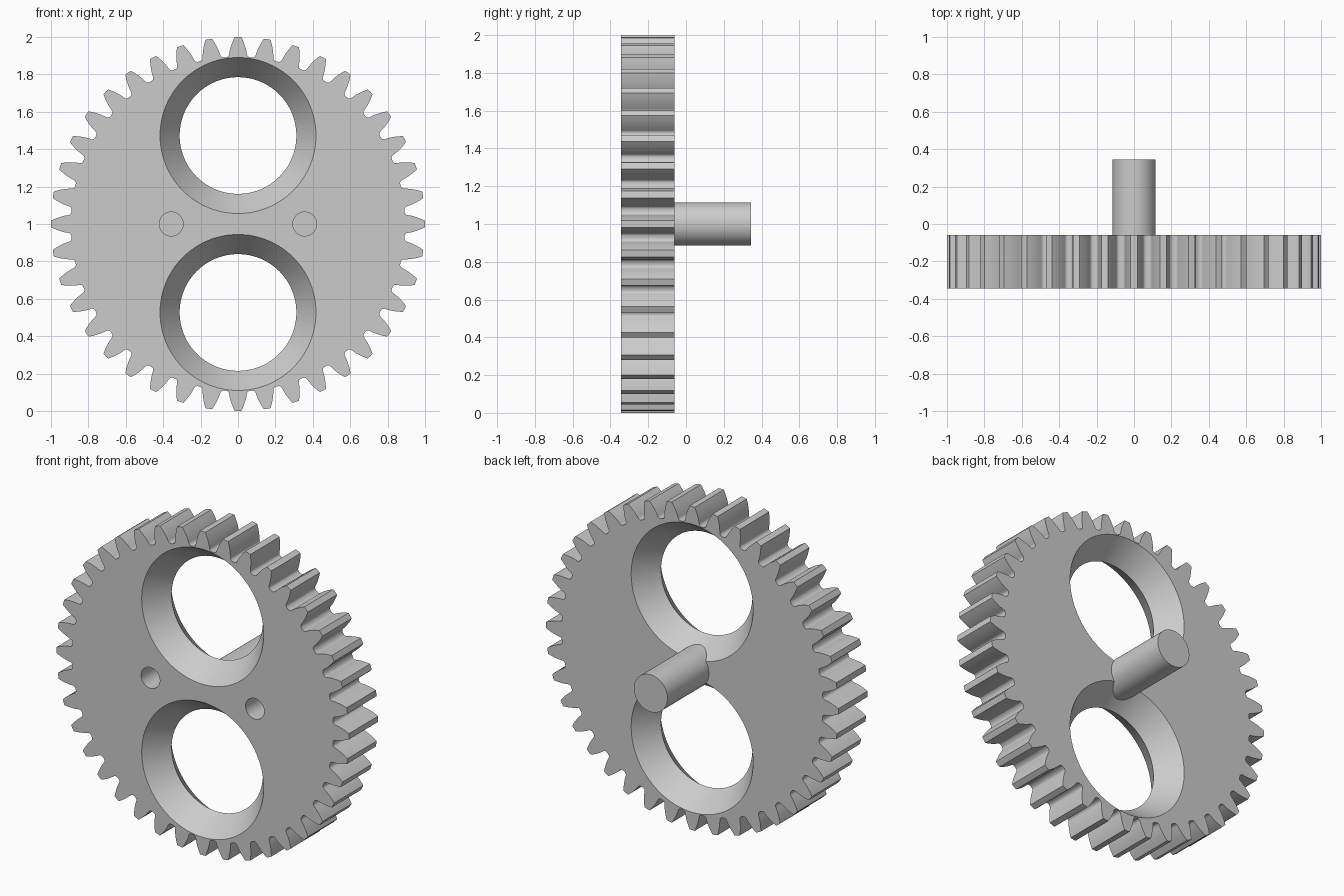
import bpy, bmesh, math
from mathutils import Matrix, Vector

cube = bpy.data.objects.get("Cube")
if cube:
    bpy.data.objects.remove(cube, do_unlink=True)

TEETH = 40
TIP, PITCH, ROOT = 1.0, 0.952, 0.893
FRONT, BACK = -0.345, -0.06
MID = (FRONT + BACK) / 2
SHAFT_END = 0.345
CENTRE_Z = 1.0

grey = bpy.data.materials.new("plain_grey")
grey.use_nodes = True
grey.diffuse_color = (0.6, 0.6, 0.6, 1)
grey.node_tree.nodes["Principled BSDF"].inputs["Base Color"].default_value = (0.6, 0.6, 0.6, 1)


def make_object(name, bm):
    bmesh.ops.recalc_face_normals(bm, faces=bm.faces)
    mesh = bpy.data.meshes.new(name)
    bm.to_mesh(mesh)
    bm.free()
    mesh.materials.append(grey)
    obj = bpy.data.objects.new(name, mesh)
    bpy.context.collection.objects.link(obj)
    return obj


def turned(name, profile, x, z, segments=64):
    """Solid of revolution about the y direction; profile is (radius, y)."""
    bm = bmesh.new()
    rings = []
    for r, y in profile:
        rings.append([bm.verts.new((x + r * math.sin(a), y, z + r * math.cos(a)))
                      for a in (math.tau * i / segments for i in range(segments))])
    for lower, upper in zip(rings, rings[1:]):
        for i in range(segments):
            j = (i + 1) % segments
            bm.faces.new((lower[i], lower[j], upper[j], upper[i]))
    bm.faces.new(rings[0])
    bm.faces.new(rings[-1])
    return make_object(name, bm)


def select_only(obj):
    bpy.ops.object.select_all(action='DESELECT')
    obj.select_set(True)
    bpy.context.view_layer.objects.active = obj


def cut(target, cutter):
    cutter.hide_render = True
    mod = target.modifiers.new("cut", 'BOOLEAN')
    mod.operation = 'DIFFERENCE'
    mod.solver = 'EXACT'
    mod.object = cutter
    select_only(target)
    bpy.ops.object.modifier_apply(modifier=mod.name)
    bpy.data.objects.remove(cutter, do_unlink=True)


def involute(r):
    base = PITCH * math.cos(math.radians(20))
    a = math.acos(min(1, base / r))
    return math.tan(a) - a


# Half tooth outline as (radius, angle from tooth centre): tip, flank, rounded valley
step = math.tau / TEETH
half = [(TIP, 0)]
for i in range(7):
    r = TIP + (0.911 - TIP) * i / 6
    half.append((r, step / 4 + involute(PITCH) - involute(r)))
for r, gap in ((0.903, 0.0245), (0.897, 0.019), (0.8937, 0.011), (ROOT, 0)):
    half.append((r, step / 2 - gap))
tooth = [(r, -a) for r, a in half[-2:0:-1]] + half

# Toothed wheel
bm = bmesh.new()
outline = [bm.verts.new((r * math.sin(a + k * step), FRONT, CENTRE_Z + r * math.cos(a + k * step)))
           for k in range(TEETH) for r, a in tooth]
face = bm.faces.new(outline)
extruded = bmesh.ops.extrude_face_region(bm, geom=[face])
moved = [v for v in extruded["geom"] if isinstance(v, bmesh.types.BMVert)]
bmesh.ops.translate(bm, vec=(0, BACK - FRONT, 0), verts=moved)
wheel = make_object("gear_wheel", bm)

# Two large holes, flared towards both faces
RIM, WAIST, OVER = 0.417, 0.312, 0.005
flare = RIM + OVER * (RIM - WAIST) / (BACK - MID)
for side in (-1, 1):
    cut(wheel, turned("hole_cutter", [(flare, FRONT - OVER), (WAIST, MID), (flare, BACK + OVER)],
                      0, CENTRE_Z + side * 0.473, 96))

# Two blind pin holes in the front
for side in (-1, 1):
    cut(wheel, turned("pin_hole_cutter", [(0.064, FRONT - 0.02), (0.064, FRONT + 0.19)],
                      side * 0.357, CENTRE_Z, 48))

# Rear shaft, seated inside the wheel
shaft = turned("rear_shaft", [(0.115, MID + 0.05), (0.115, SHAFT_END)], 0, CENTRE_Z)

for obj in (wheel, shaft):
    select_only(obj)
    bpy.ops.object.shade_smooth_by_angle(angle=math.radians(30))
